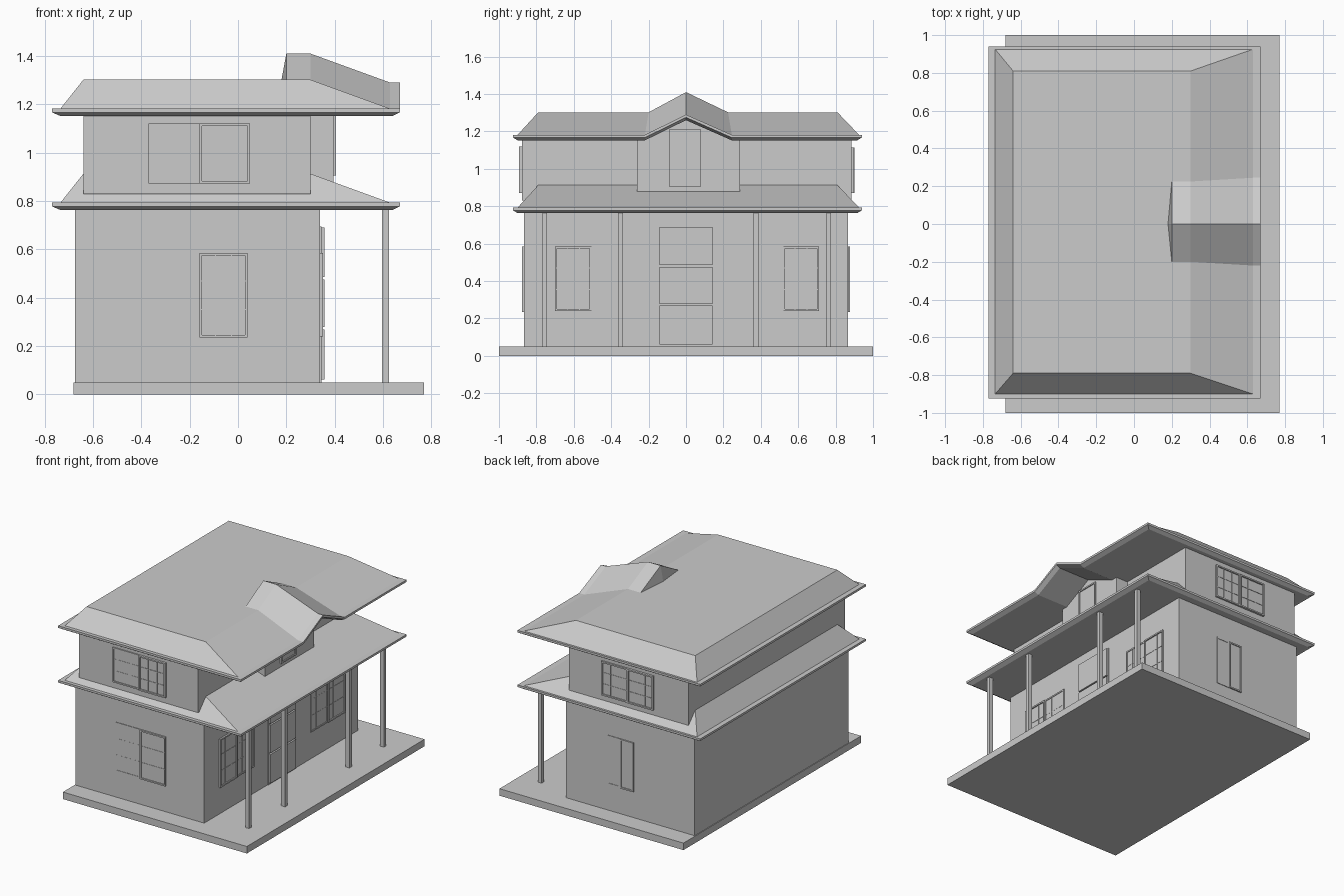
import bpy, bmesh
from mathutils import Vector

cube = bpy.data.objects.get("Cube")
if cube:
    bpy.data.objects.remove(cube, do_unlink=True)

grey = bpy.data.materials.new("plain_grey")
grey.use_nodes = True
tone = (0.6, 0.6, 0.6, 1)
grey.diffuse_color = tone
grey.node_tree.nodes["Principled BSDF"].inputs["Base Color"].default_value = tone


def finish(name, bm):
    bmesh.ops.remove_doubles(bm, verts=bm.verts, dist=0.0005)
    bmesh.ops.recalc_face_normals(bm, faces=bm.faces)
    mesh = bpy.data.meshes.new(name)
    bm.to_mesh(mesh)
    bm.free()
    mesh.materials.append(grey)
    obj = bpy.data.objects.new(name, mesh)
    bpy.context.collection.objects.link(obj)
    return obj


def add_box(bm, lo, hi):
    lo, hi = Vector(lo), Vector(hi)
    made = bmesh.ops.create_cube(bm, size=1)["verts"]
    for v in made:
        v.co = (lo + hi) / 2 + Vector(c * s for c, s in zip(v.co, hi - lo))


def box(name, lo, hi):
    bm = bmesh.new()
    add_box(bm, lo, hi)
    return finish(name, bm)


def loft(name, rings):
    """Skin a stack of closed rings and cap both ends."""
    bm = bmesh.new()
    rows = [[bm.verts.new(p) for p in ring] for ring in rings]
    for a, b in zip(rows, rows[1:]):
        for i in range(len(a)):
            j = (i + 1) % len(a)
            bm.faces.new((a[i], a[j], b[j], b[i]))
    bm.faces.new(rows[0][::-1])
    bm.faces.new(rows[-1])
    return finish(name, bm)


# Hipped roofs: the +x edge can fold up into a small gable
def roof(name, z, lift):
    def ring(x0, x1, y0, y1, h, up, w0, w1, xm=None, xp=None):
        xm = x1 if xm is None else xm
        xp = xm if xp is None else xp
        return [(x0, y0, h), (x1, y0, h), (xm, w0, h), (xp, 0, h + up),
                (xm, w1, h), (x1, y1, h), (x0, y1, h)]
    eave, crown = (-0.22, 0.245), (-0.2, 0.225)
    wall = (-0.6, 0.29, -0.8, 0.8)
    flat = (-0.64, 0.30, -0.79, 0.81)
    rings = [
        ring(*wall, z, 0, *eave),
        ring(*wall, z, lift, *eave),
        ring(-0.735, 0.64, -0.9, 0.915, z, lift, *eave),
        ring(-0.77, 0.67, -0.925, 0.94, z + 0.015, lift, *eave),
        ring(-0.77, 0.67, -0.925, 0.94, z + 0.03, lift, *eave),
        ring(-0.735, 0.63, -0.9, 0.925, z + 0.03, lift, *eave),
        ring(*flat, z + 0.15, lift, *crown)]
    if lift:
        rings += [ring(*flat, z + 0.15, lift, *crown, 0.2),
                  ring(*flat, z + 0.15, 0, *crown, 0.2, 0.18)]
    return loft(name, rings)


roof("lower_roof", 0.763, 0)
roof("upper_roof", 1.152, 0.108)

# Slab, storeys and porch posts
box("base_slab", (-0.68, -1, 0), (0.77, 1, 0.05))
box("lower_walls", (-0.675, -0.866, 0.04), (0.34, 0.866, 0.78))
box("upper_walls", (-0.64, -0.877, 0.83), (0.30, 0.886, 1.165))
for i, y in enumerate((-0.755, -0.35, 0.375, 0.763)):
    box(f"porch_post_{i + 1}", (0.595, y - 0.013, 0.05), (0.625, y + 0.013, 0.77))

# Gabled bay below the folded eave
outline = [(-0.262, 0.877), (0.29, 0.877), (0.29, 1.155), (0.245, 1.155),
           (0, 1.262), (-0.22, 1.155), (-0.262, 1.155)]
loft("gable_bay", [[(x, y, z) for y, z in outline] for x in (0.25, 0.395)])


# Framed glazing; axis is the wall normal's axis and side its sign
def window(name, axis, wall, side, u0, u1, z0, z1, sashes, cols=3, rows=3):
    bm = bmesh.new()

    def bar(a, b, c, d, depth):
        n = sorted((wall - side * 0.01, wall + side * depth))
        lo, hi = ((n[0], a, c), (n[1], b, d)) if axis == "x" else ((a, n[0], c), (b, n[1], d))
        add_box(bm, lo, hi)

    t, m = 0.01, 0.002
    width = (u1 - u0) / len(sashes)
    for k, depth in enumerate(sashes):
        a, b = u0 + k * width, u0 + (k + 1) * width
        bar(a, b, z0, z1, depth * 0.3)
        for s in (a, b - t):
            bar(s, s + t, z0, z1, depth)
        for s in (z0, z1 - t):
            bar(a, b, s, s + t, depth)
        for i in range(1, cols):
            c = a + (b - a) * i / cols
            bar(c - m, c + m, z0, z1, depth * 0.5)
        for i in range(1, rows):
            c = z0 + (z1 - z0) * i / rows
            bar(a, b, c - m, c + m, depth * 0.5)
    return finish(name, bm)


window("front_lower_window", "y", -0.866, -1, -0.36, 0.04, 0.235, 0.585, (0.004, 0.012))
window("front_upper_window", "y", -0.877, -1, -0.37, 0.05, 0.872, 1.12, (0.008, 0.016))
window("back_lower_window", "y", 0.866, 1, -0.195, 0.012, 0.235, 0.585, (0.01, 0.004), 1, 1)
window("back_upper_window", "y", 0.886, 1, -0.37, 0.04, 0.872, 1.115, (0.016, 0.012))
window("porch_window_right", "x", 0.34, 1, -0.70, -0.31, 0.24, 0.585, (0.012, 0.006))
window("porch_window_left", "x", 0.34, 1, 0.33, 0.71, 0.24, 0.585, (0.006, 0.012))
window("bay_window", "x", 0.395, 1, -0.09, 0.08, 0.905, 1.21, (0.01,), 1, 1)

# Three-panel front door on the porch
box("door_frame", (0.33, -0.15, 0.05), (0.345, 0.15, 0.695))
for i, (z0, z1) in enumerate(((0.062, 0.268), (0.278, 0.476), (0.486, 0.69))):
    box(f"door_panel_{i + 1}", (0.34, -0.143, z0), (0.358, 0.143, z1))
